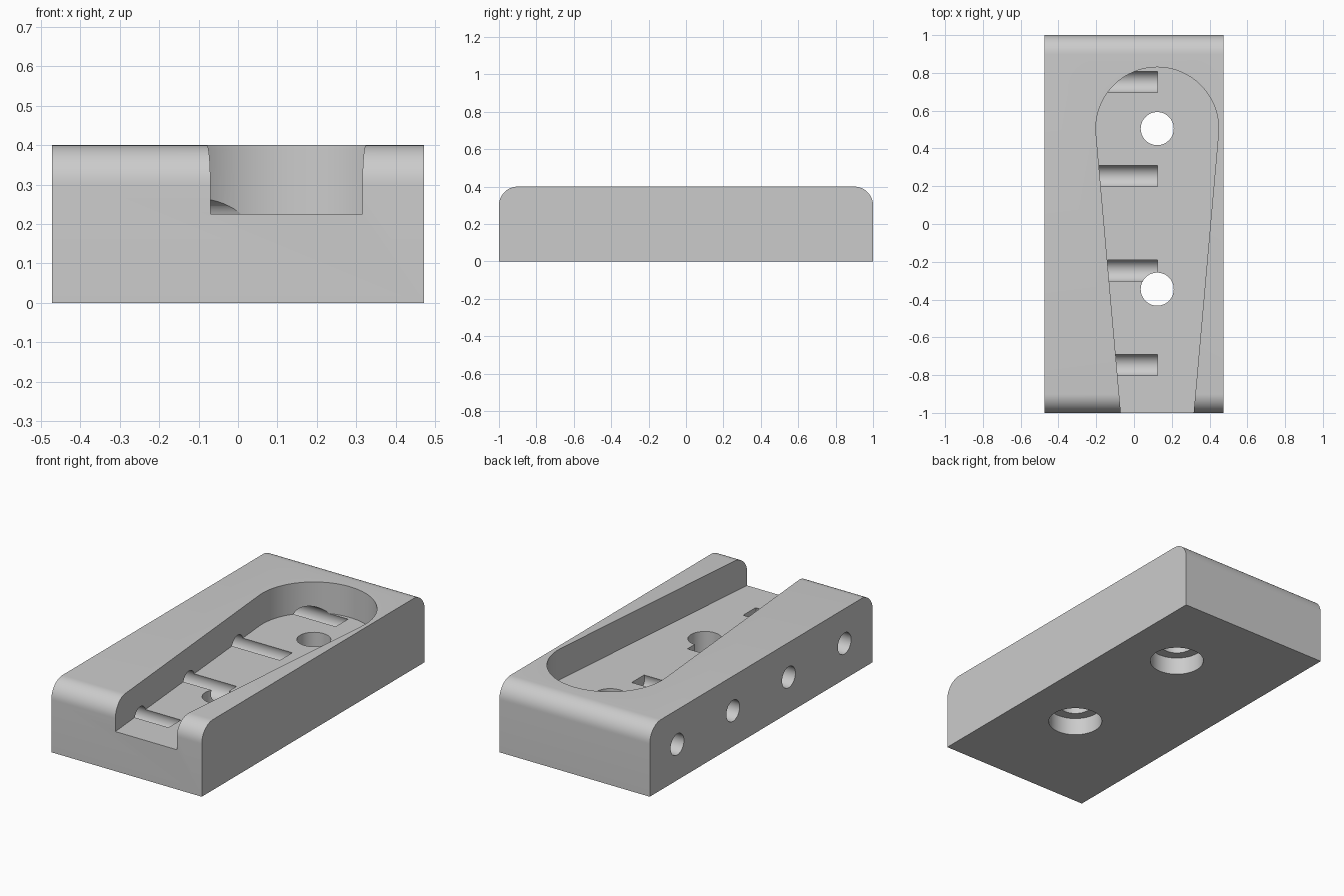
import bpy, bmesh
from math import pi, cos, sin, acos, atan2, hypot
from mathutils import Matrix, Vector

if "Cube" in bpy.data.objects:
    bpy.data.objects.remove(bpy.data.objects["Cube"])

grey = bpy.data.materials.new("plain grey")
grey.use_nodes = True
grey.diffuse_color = (0.6, 0.6, 0.6, 1)
grey.node_tree.nodes["Principled BSDF"].inputs["Base Color"].default_value = (0.6, 0.6, 0.6, 1)


def arc(cx, cy, r, start, end, steps):
    angles = [start + (end - start) * i / steps for i in range(steps + 1)]
    return [(cx + r * cos(a), cy + r * sin(a)) for a in angles]


def prism(name, points, extrusion):
    """Extrude a closed outline of 3D points."""
    bm = bmesh.new()
    face = bm.faces.new([bm.verts.new(p) for p in points])
    result = bmesh.ops.extrude_face_region(bm, geom=[face])
    moved = [g for g in result["geom"] if isinstance(g, bmesh.types.BMVert)]
    bmesh.ops.translate(bm, verts=moved, vec=Vector(extrusion))
    bmesh.ops.recalc_face_normals(bm, faces=bm.faces)
    mesh = bpy.data.meshes.new(name)
    bm.to_mesh(mesh)
    bm.free()
    mesh.materials.append(grey)
    obj = bpy.data.objects.new(name, mesh)
    bpy.context.collection.objects.link(obj)
    return obj


def cut(body, cutter):
    cutter.hide_render = True
    mod = body.modifiers.new("cut", "BOOLEAN")
    mod.operation = "DIFFERENCE"
    mod.solver = "EXACT"
    mod.object = cutter
    bpy.ops.object.modifier_apply(modifier=mod.name)
    bpy.data.objects.remove(cutter)


# Block with rounded top edges at the front and back
WIDTH, HEIGHT, FILLET = 0.945, 0.4, 0.1
profile = [(-1, 0), (1, 0)]
profile += arc(1 - FILLET, HEIGHT - FILLET, FILLET, 0, pi / 2, 12)
profile += arc(FILLET - 1, HEIGHT - FILLET, FILLET, pi / 2, pi, 12)
block = prism("holder_block", [(-WIDTH / 2, y, z) for y, z in profile], (WIDTH, 0, 0))
bpy.context.view_layer.objects.active = block
block.select_set(True)

# Tapered pocket, round at the back and open at the front
CX, CY, R, FLOOR = 0.123, 0.505, 0.325, 0.225
px, py = 0.193, -1 - CY
tangent = atan2(py, px) + acos(R / hypot(px, py))
outline = arc(CX, CY, R, tangent, pi - tangent, 64)
dx, dy = px - R * cos(tangent), py - R * sin(tangent)
end_x, end_y = px + 0.1 * dx, CY + py + 0.1 * dy
outline += [(CX - end_x, end_y), (CX + end_x, end_y)]
cut(block, prism("pocket_cutter", [(x, y, FLOOR) for x, y in outline], (0, 0, 0.4)))

# Side holes that run on as grooves in the pocket floor
for y in (-0.747, -0.247, 0.253, 0.753):
    ring = arc(y, 0.203, 0.06, 0, 2 * pi, 40)[:-1]
    cut(block, prism("side_hole_cutter", [(-0.6, a, b) for a, b in ring], (0.725, 0, 0)))

# Screw holes with wide recesses underneath
for y in (-0.345, 0.505):
    for radius, depth in ((0.0875, 0.5), (0.143, 0.2)):
        ring = arc(0.123, y, radius, 0, 2 * pi, 56)[:-1]
        cut(block, prism("screw_hole_cutter", [(a, b, -0.1) for a, b in ring], (0, 0, depth)))

bpy.ops.object.shade_smooth_by_angle(angle=pi / 6)
